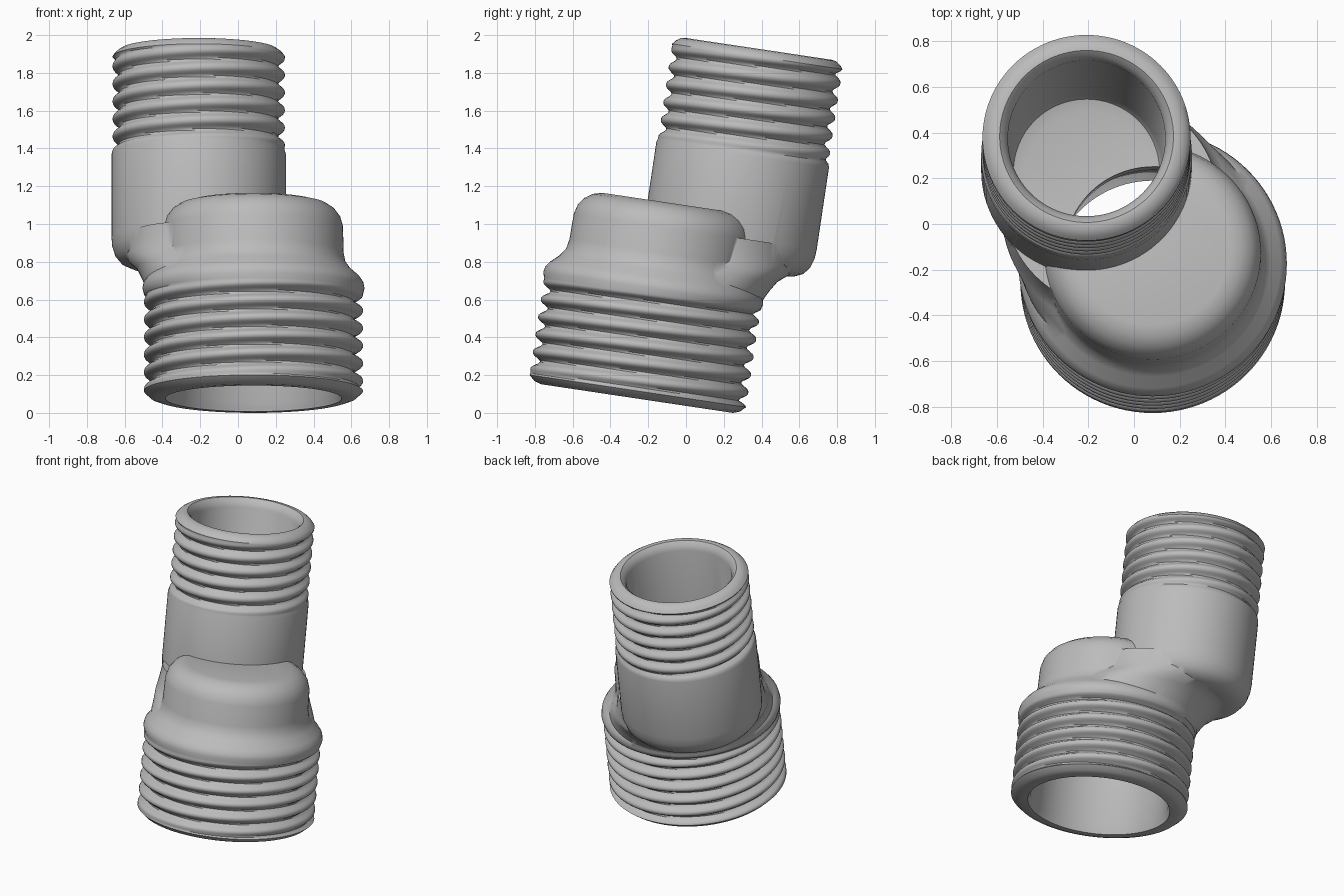
import bpy, bmesh, math
from mathutils import Vector, Matrix

old = bpy.data.objects.get("Cube")
if old:
    bpy.data.objects.remove(old, do_unlink=True)

SEG = 96
PITCH = 0.094
OFFSET = Vector((-0.29, 0.364, 0))     # upper axis relative to lower axis
DIRECTION = OFFSET.normalized()

metal = bpy.data.materials.new("cast grey metal")
metal.use_nodes = True
GREY = (0.5, 0.5, 0.5, 1)
metal.diffuse_color = GREY
metal.node_tree.nodes["Principled BSDF"].inputs["Base Color"].default_value = GREY


def loft(name, rings):
    """Closed solid through rings of (centre, height, radius function of angle)."""
    bm = bmesh.new()
    rows = []
    for centre, w, radius in rings:
        row = []
        for i in range(SEG):
            a = math.tau * i / SEG
            r = radius(a) if callable(radius) else radius
            row.append(bm.verts.new((centre.x + r * math.cos(a), centre.y + r * math.sin(a), w)))
        rows.append(row)
    for low, high in zip(rows, rows[1:]):
        for i in range(SEG):
            j = (i + 1) % SEG
            bm.faces.new((low[i], low[j], high[j], high[i]))
    bm.faces.new(rows[0][::-1])
    bm.faces.new(rows[-1])
    mesh = bpy.data.meshes.new(name)
    bm.to_mesh(mesh)
    bm.free()
    mesh.materials.append(metal)
    obj = bpy.data.objects.new(name, mesh)
    bpy.context.collection.objects.link(obj)
    return obj


def turned(name, centre, profile):
    return loft(name, [(centre, w, r) for r, w in profile])


def thread(start, end, radius, depth):
    """Profile rows of a helical thread that fades out at both ends."""
    count = int((end - start) / PITCH * 10)
    rows = []
    for k in range(count + 1):
        w = start + (end - start) * k / count
        fade = min(1, (w - start) / 0.03, (end - w) / 0.03)

        def ridge(a, w=w, fade=fade):
            wave = 0.5 - 0.5 * math.cos(math.tau * w / PITCH - a)
            return radius - depth * max(fade, 0) * wave ** 1.5
        rows.append((ridge, w))
    return rows


def combine(target, other, operation):
    mod = target.modifiers.new(operation.lower(), 'BOOLEAN')
    mod.operation = operation
    mod.solver = 'EXACT'
    mod.object = other
    bpy.context.view_layer.objects.active = target
    bpy.ops.object.modifier_apply(modifier=mod.name)
    bpy.data.objects.remove(other, do_unlink=True)


ORIGIN = Vector((0, 0, 0))

# Wide threaded end, shoulder and rounded dome
body = turned("pipe_fitting", ORIGIN,
              [(0.515, 0), (0.55, 0.012)] + thread(0.04, 0.56, 0.58, 0.045) +
              [(0.588, 0.59), (0.582, 0.62), (0.56, 0.65), (0.515, 0.69), (0.487, 0.73),
               (0.477, 0.78), (0.474, 0.92), (0.46, 0.97), (0.43, 1.01), (0.39, 1.037), (0.34, 1.05)])

# Narrow threaded end with rounded base
upper = turned("upper_pipe", OFFSET,
               [(0.30, 0.752), (0.36, 0.76), (0.41, 0.782), (0.442, 0.82), (0.458, 0.87), (0.462, 0.92),
                (0.462, 1.36)] + thread(1.38, 1.885, 0.456, 0.036) +
               [(0.44, 1.905), (0.415, 1.922), (0.39, 1.926)])

# Curved web under the overhang
web = loft("underside_web", [(DIRECTION * k, w, r) for k, w, r in
                             [(0, 0.53, 0.52), (0.02, 0.56, 0.55), (0.06, 0.62, 0.54), (0.10, 0.67, 0.535),
                              (0.16, 0.72, 0.52), (0.25, 0.765, 0.505), (0.29, 0.80, 0.49),
                              (0.29, 0.92, 0.47)]])
combine(body, upper, 'UNION')
combine(body, web, 'UNION')

# Bores
lower_bore = turned("lower_bore", ORIGIN,
                    [(0.475, -0.05), (0.465, 0.01), (0.45, 0.04), (0.44, 0.5), (0.42, 0.62),
                     (0.395, 0.72), (0.385, 0.90), (0.34, 0.95)])
upper_bore = turned("upper_bore", OFFSET,
                    [(0.27, 0.875), (0.32, 0.89), (0.335, 0.92), (0.345, 1.87), (0.36, 1.905),
                     (0.385, 1.93), (0.40, 2.0)])
combine(body, lower_bore, 'DIFFERENCE')
combine(body, upper_bore, 'DIFFERENCE')

# Lean the fitting back and set it on the ground, centred
mesh = body.data
mesh.transform(Matrix.Rotation(math.radians(-8.5), 4, 'X'))
lo = [min(v.co[i] for v in mesh.vertices) for i in range(3)]
hi = [max(v.co[i] for v in mesh.vertices) for i in range(3)]
mesh.transform(Matrix.Translation((-(lo[0] + hi[0]) / 2, -(lo[1] + hi[1]) / 2, -lo[2])))

bpy.ops.object.select_all(action='DESELECT')
body.select_set(True)
bpy.context.view_layer.objects.active = body
bpy.ops.object.shade_smooth_by_angle(angle=math.radians(40))
